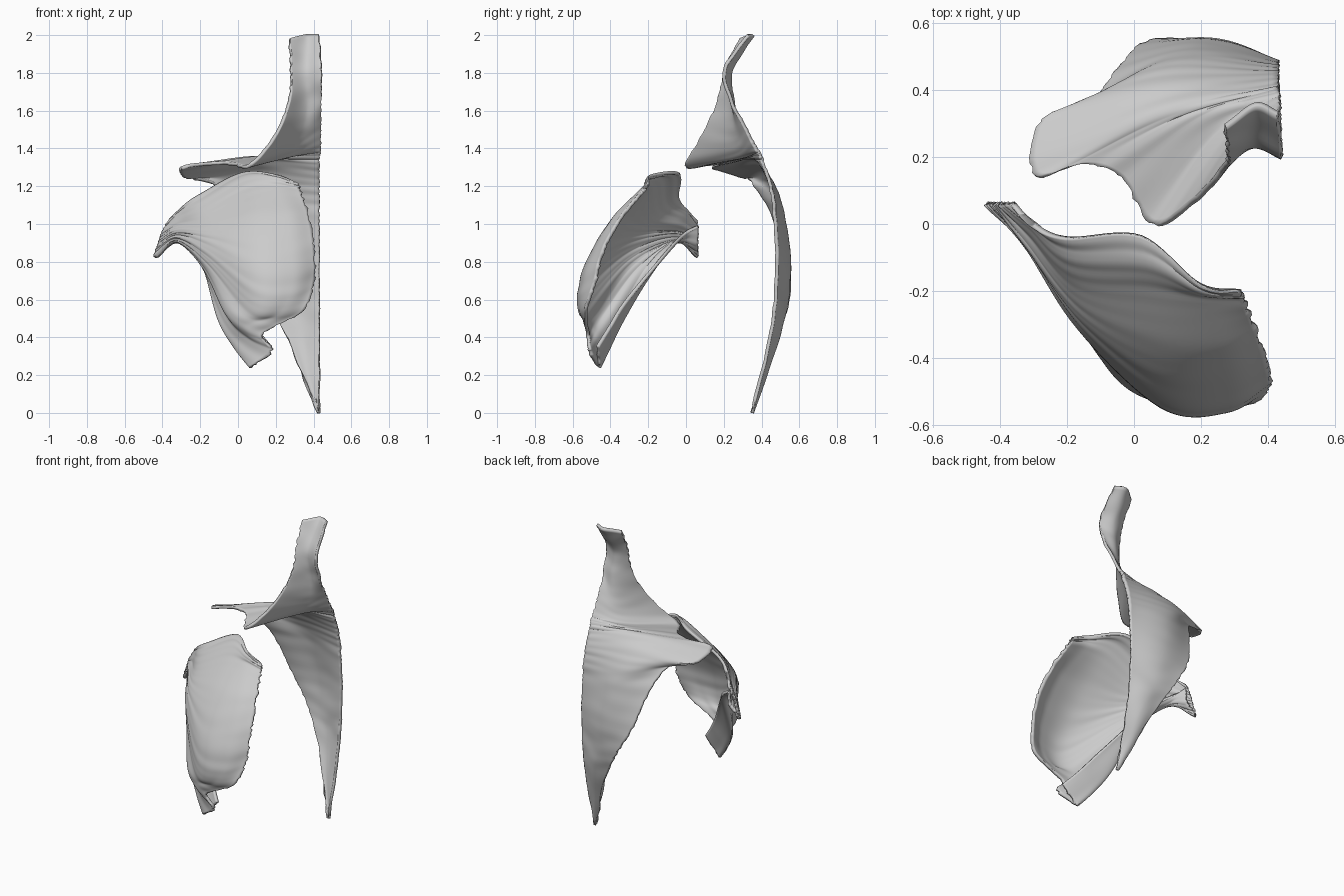
import bpy
import random
from mathutils import Vector, noise

random.seed(4)
if "Cube" in bpy.data.objects:
    bpy.data.objects.remove(bpy.data.objects["Cube"], do_unlink=True)

# One plain grey for everything
grey = bpy.data.materials.new("light_grey")
grey.use_nodes = True
colour = (0.6, 0.6, 0.6, 1)
grey.diffuse_color = colour
grey.node_tree.nodes["Principled BSDF"].inputs["Base Color"].default_value = colour


def resample(points, steps):
    """Smooth curve through the points, with a fixed number of steps per span."""
    pts = [Vector(p) for p in points]
    pts = [pts[0] * 2 - pts[1]] + pts + [pts[-1] * 2 - pts[-2]]
    result = []
    for a, b, c, d in zip(pts, pts[1:], pts[2:], pts[3:]):
        for i in range(steps):
            t = i / steps
            result.append(b + (c - a) * (t / 2)
                          + (a * 2 - b * 5 + c * 4 - d) * (t * t / 2)
                          + (b * 3 - a - c * 3 + d) * (t ** 3 / 2))
    return result + [pts[-2]]


def muscle_sheet(name, guides, along, across, thickness, ragged_start, ragged_end):
    """Loft a thin fibrous sheet across guide curves that run side by side."""
    curves = [resample(guide, along) for guide in guides]
    rows = [resample(row, across) for row in zip(*curves)]
    width = len(rows[0])

    # Ragged attachment edges
    for row in rows:
        row[0] += (row[0] - row[1]).normalized() * random.uniform(-1, 1) * ragged_start
        row[-1] += (row[-1] - row[-2]).normalized() * random.uniform(-1, 1) * ragged_end

    verts = [p for row in rows for p in row]
    faces = [(r * width + c, r * width + c + 1, (r + 1) * width + c + 1, (r + 1) * width + c)
             for r in range(len(rows) - 1) for c in range(width - 1)]
    mesh = bpy.data.meshes.new(name)
    mesh.from_pydata(verts, [], faces)
    mesh.update()

    # Shallow fibre ridges that follow the rows
    normals = [v.normal.copy() for v in mesh.vertices]
    for i, v in enumerate(mesh.vertices):
        r, c = divmod(i, width)
        ridge = noise.noise(Vector((r / along * 2.5, c / width * 2, 0)))
        v.co += normals[i] * ridge * 0.005

    obj = bpy.data.objects.new(name, mesh)
    bpy.context.collection.objects.link(obj)
    mesh.materials.append(grey)
    solid = obj.modifiers.new("thickness", "SOLIDIFY")
    solid.thickness = thickness
    solid.offset = 0
    bpy.ops.object.select_all(action="DESELECT")
    obj.select_set(True)
    bpy.context.view_layer.objects.active = obj
    bpy.ops.object.shade_smooth_by_angle()
    return obj


# Back sheet: guides run from the top of the neck down to the low back point
spine_edge = [
    (.43, .33, 2), (.44, .205, 1.82), (.44, .24, 1.65), (.435, .31, 1.52),
    (.435, .36, 1.42), (.435, .385, 1.38), (.43, .4, 1.35), (.43, .41, 1.31),
    (.43, .44, 1.23), (.43, .46, 1.14), (.43, .47, 1.03), (.43, .48, .85),
    (.43, .475, .65), (.43, .45, .43), (.43, .35, 0)]
blade_middle = [
    (.36, .355, 2), (.36, .24, 1.81), (.36, .25, 1.62), (.32, .26, 1.46),
    (.25, .26, 1.36), (.2, .32, 1.36), (.13, .32, 1.35), (.08, .34, 1.345),
    (.06, .42, 1.265), (.1, .475, 1.17), (.18, .515, 1.04), (.23, .545, .83),
    (.28, .53, .63), (.34, .49, .42), (.425, .35, 0)]
shoulder_edge = [
    (.27, .29, 1.98), (.28, .215, 1.83), (.27, .17, 1.65), (.19, .08, 1.46),
    (.06, 0, 1.31), (-.04, .14, 1.32), (-.15, .18, 1.32), (-.295, .145, 1.3),
    (-.28, .3, 1.25), (-.13, .36, 1.21), (-.05, .455, 1.06), (.02, .53, .83),
    (.13, .545, .63), (.25, .49, .42), (.42, .35, 0)]
muscle_sheet("back_muscle", [spine_edge, blade_middle, shoulder_edge],
             10, 20, .018, .003, .005)

# Chest sheet: guides run from the collar edge down, then fold into the lower flap
breast_edge = [
    (.31, -.2, 1.21), (.32, -.21, 1.2), (.33, -.23, 1.17), (.37, -.33, 1.05),
    (.4, -.43, .88), (.4, -.48, .7), (.34, -.53, .54), (.13, -.52, .42),
    (.18, -.51, .33), (.07, -.46, .24), (.18, -.47, .35)]
breast_inner = [
    (.2, -.18, 1.255), (.2, -.2, 1.235), (.2, -.23, 1.18), (.26, -.38, 1.03),
    (.28, -.495, .84), (.28, -.55, .65), (.21, -.55, .52), (.05, -.51, .455),
    (.06, -.47, .39), (-.01, -.41, .34), (.09, -.4, .46)]
breast_middle = [
    (.02, -.035, 1.265), (.04, -.12, 1.24), (.05, -.215, 1.15), (.08, -.38, 1),
    (.09, -.495, .82), (.09, -.54, .66), (.06, -.525, .55), (-.05, -.455, .54),
    (-.05, -.4, .5), (-.1, -.33, .5), (-.01, -.31, .6)]
armpit_middle = [
    (-.2, -.04, 1.15), (-.19, -.1, 1.11), (-.17, -.18, 1.04), (-.15, -.26, .97),
    (-.15, -.3, .91), (-.16, -.31, .85), (-.16, -.31, .8), (-.17, -.28, .77),
    (-.18, -.22, .77), (-.19, -.16, .8), (-.2, -.09, .86)]
tendon_neck = [
    (-.3, 0, 1.08), (-.31, 0, 1.05), (-.31, -.03, 1), (-.32, -.055, .97),
    (-.32, -.06, .95), (-.32, -.065, .93), (-.32, -.06, .915), (-.32, -.05, .91),
    (-.31, -.05, .905), (-.31, -.04, .91), (-.31, 0, .95)]
arm_edge = [
    (-.36, .06, 1.02), (-.385, .06, .98), (-.4, .06, .95), (-.41, .06, .92),
    (-.42, .06, .89), (-.43, .06, .86), (-.44, .06, .83), (-.43, .06, .83),
    (-.42, .06, .85), (-.37, .06, .9), (-.36, .06, .99)]
muscle_sheet("chest_muscle", [breast_edge, breast_inner, breast_middle,
                              armpit_middle, tendon_neck, arm_edge],
             12, 9, .018, .008, .003)
